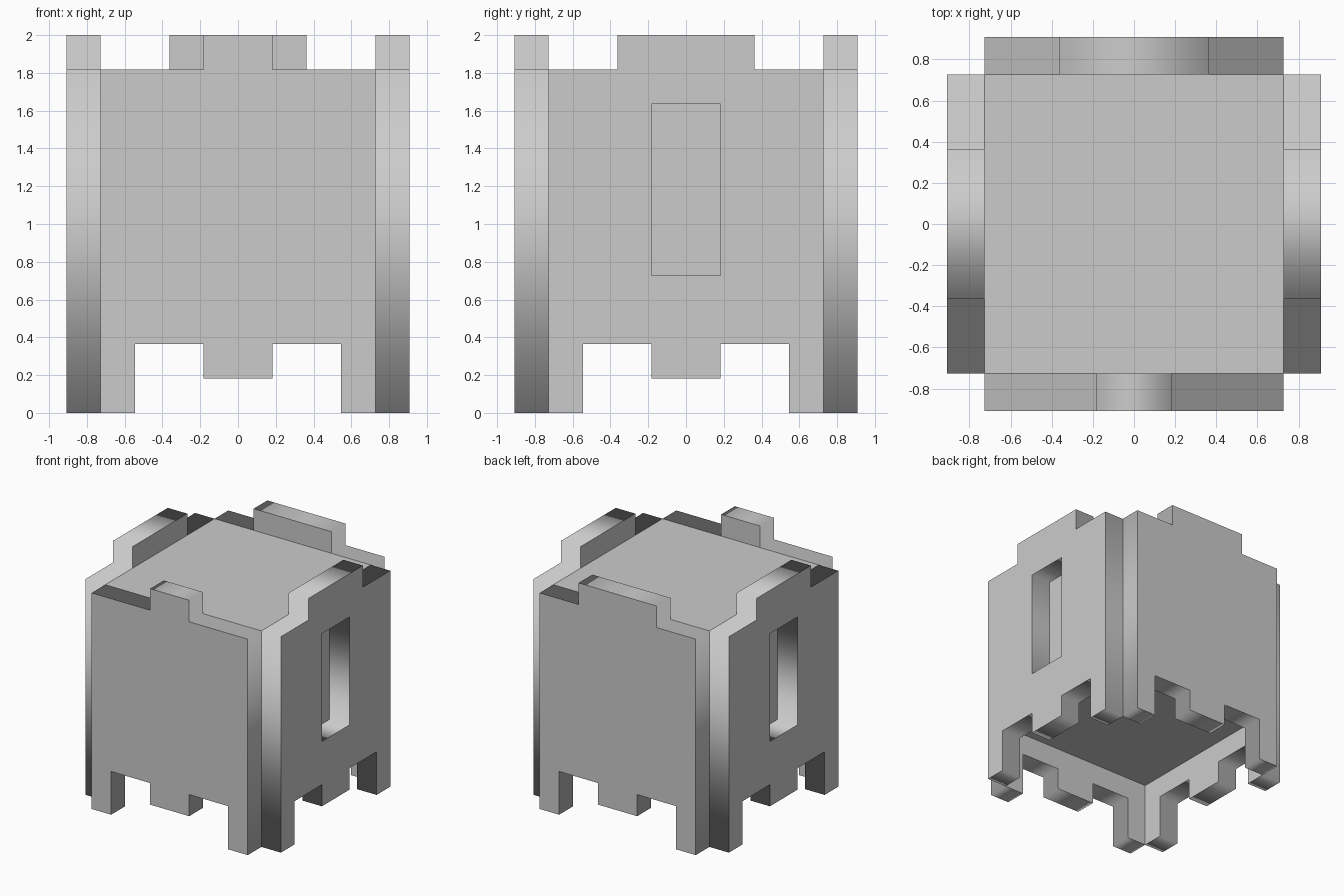
import bpy, bmesh
from math import radians, sin, cos
from mathutils import Matrix

if "Cube" in bpy.data.objects:
    bpy.data.objects.remove(bpy.data.objects["Cube"])

U = 2 / 11  # one module; the model is 10 x 10 x 11 modules


def add_object(name, bm):
    mesh = bpy.data.meshes.new(name)
    bm.to_mesh(mesh)
    bm.free()
    obj = bpy.data.objects.new(name, mesh)
    bpy.context.collection.objects.link(obj)
    return obj


def panel(name, angle, tab, window=False):
    """Notched wall panel, one module thick, facing -y before turning by angle."""
    # Right half of the outline, mirrored for the left half
    half = [(tab, 11), (tab, 10), (4, 10), (4, 0), (3, 0), (3, 2), (1, 2), (1, 1)]
    loops = [half + [(-x, z) for x, z in reversed(half)]]
    if window:
        loops.append([(-1, 4), (1, 4), (1, 9), (-1, 9)])

    curve = bpy.data.curves.new(name + "_profile", 'CURVE')
    curve.dimensions = '2D'
    curve.fill_mode = 'BOTH'
    curve.extrude = U / 2
    for loop in loops:
        spline = curve.splines.new('POLY')
        spline.points.add(len(loop) - 1)
        for point, (x, z) in zip(spline.points, loop):
            point.co = (x * U, z * U, 0, 1)
        spline.use_cyclic_u = True

    # Turn the filled profile into a clean mesh standing in place
    helper = bpy.data.objects.new(name + "_profile", curve)
    bm = bmesh.new()
    bm.from_mesh(helper.to_mesh())
    helper.to_mesh_clear()
    bpy.data.objects.remove(helper)
    bpy.data.curves.remove(curve)
    bmesh.ops.remove_doubles(bm, verts=bm.verts, dist=1e-4)
    bmesh.ops.recalc_face_normals(bm, faces=bm.faces)
    bmesh.ops.dissolve_limit(bm, angle_limit=radians(1), verts=bm.verts, edges=bm.edges)
    obj = add_object(name, bm)
    a = radians(angle)
    obj.rotation_euler = (radians(90), 0, a)
    obj.location = (4.5 * U * sin(a), -4.5 * U * cos(a), 0)
    return obj


# Solid core: flush with the panel tops, recessed underneath
bm = bmesh.new()
bmesh.ops.create_cube(bm, size=1, matrix=Matrix.Translation((0, 0, 6.5 * U))
                      @ Matrix.Diagonal((8 * U, 8 * U, 7 * U, 1)))
add_object("core", bm)

# Four wall panels with feet and top tabs; the sides have a window recess
panel("front_panel", 0, tab=1)
panel("right_panel", 90, tab=2, window=True)
panel("back_panel", 180, tab=2)
panel("left_panel", 270, tab=2, window=True)
